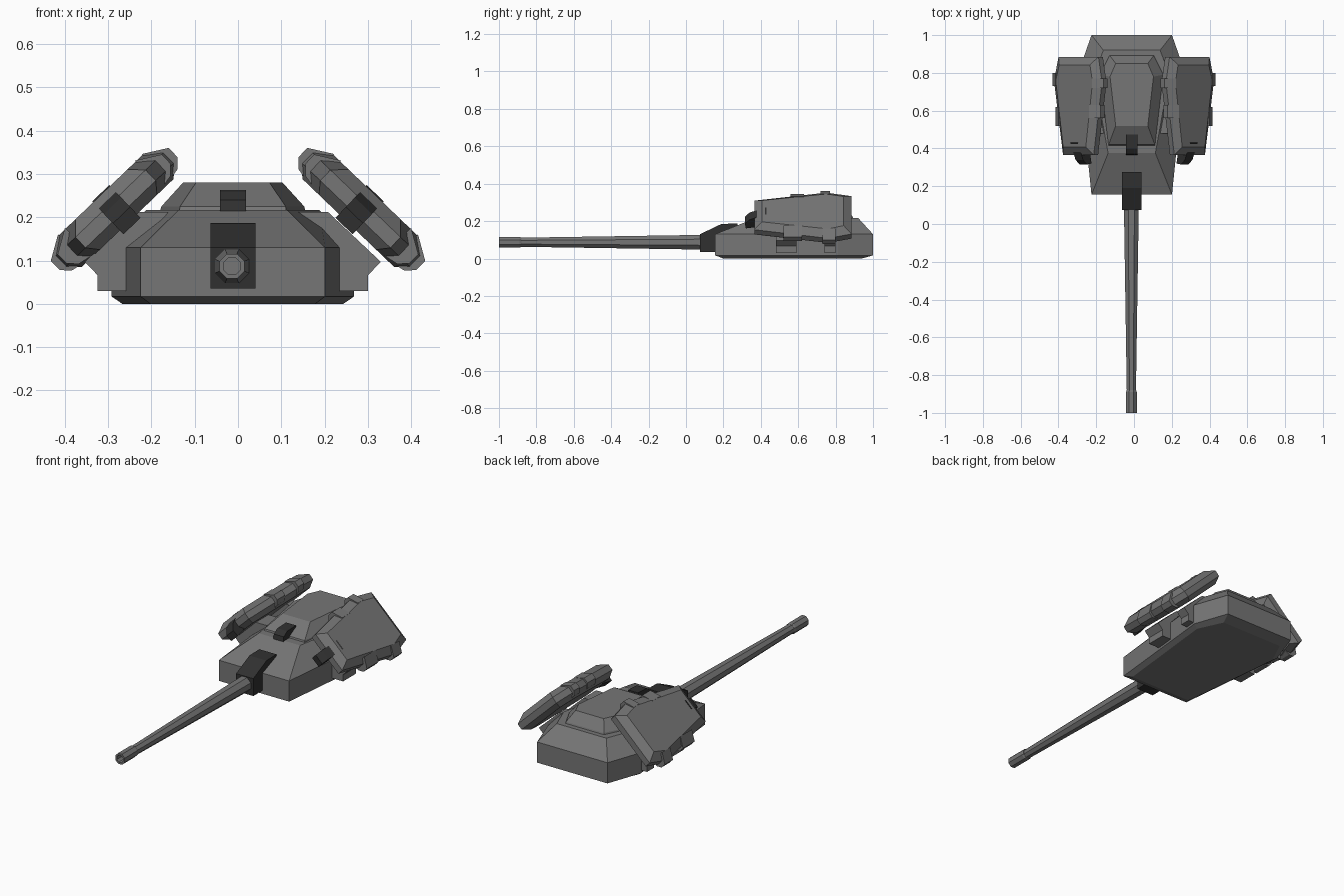
import bpy, bmesh, math

if "Cube" in bpy.data.objects:
    bpy.data.objects.remove(bpy.data.objects["Cube"])

CX = -0.012  # the hull sits slightly off the middle of the armour wings


def material(name, rgb):
    m = bpy.data.materials.new(name)
    m.diffuse_color = (*rgb, 1)
    m.use_nodes = True
    m.node_tree.nodes["Principled BSDF"].inputs["Base Color"].default_value = m.diffuse_color
    return m


GREY = material("armour grey", (0.18, 0.18, 0.18))
DARK = material("dark metal", (0.03, 0.03, 0.03))


def loft(name, rings, mat, cx=0.0, mirror=False, closed=False):
    """Skin matching rings of points; cap the ends unless closed into a loop."""
    bm = bmesh.new()
    vs = [[bm.verts.new(p) for p in r] for r in rings]
    n = len(rings[0])
    pairs = list(zip(vs, vs[1:]))
    if closed:
        pairs.append((vs[-1], vs[0]))
    else:
        bm.faces.new(vs[0])
        bm.faces.new(vs[-1])
    for a, b in pairs:
        for i in range(n):
            j = (i + 1) % n
            bm.faces.new((a[i], a[j], b[j], b[i]))
    bmesh.ops.recalc_face_normals(bm, faces=bm.faces)
    me = bpy.data.meshes.new(name)
    bm.to_mesh(me)
    bm.free()
    me.materials.append(mat)
    ob = bpy.data.objects.new(name, me)
    ob.location.x = cx
    bpy.context.collection.objects.link(ob)
    if mirror:
        ob.modifiers.new("mirror", 'MIRROR').use_mirror_merge = False
    return ob


def hexagon(z, yf, ym, yb, wf, wm, wb):
    """Six-sided plan: front, middle and back half-widths."""
    return [(-wf, yf, z), (wf, yf, z), (wm, ym, z),
            (wb, yb, z), (-wb, yb, z), (-wm, ym, z)]


# Hull: long hexagon with bevelled base and sloped roof
loft("hull", [
    hexagon(0.0, 0.20, 0.80, 0.94, 0.19, 0.255, 0.19),
    hexagon(0.017, 0.155, 0.81, 1.0, 0.213, 0.28, 0.213),
    hexagon(0.13, 0.155, 0.81, 1.0, 0.213, 0.28, 0.213),
    hexagon(0.217, 0.375, 0.79, 0.92, 0.125, 0.20, 0.15),
], GREY, CX)

# Raised roof block
loft("roof_block", [
    hexagon(0.20, 0.41, 0.79, 0.90, 0.125, 0.172, 0.12),
    hexagon(0.225, 0.42, 0.79, 0.89, 0.122, 0.165, 0.115),
    hexagon(0.28, 0.52, 0.78, 0.85, 0.085, 0.115, 0.085),
], GREY, CX)


def side_prism(name, profile, half, mat):
    """Profile in (y, z) extruded across x."""
    loft(name, [[(x, y, z) for y, z in profile] for x in (-half, half)], mat, CX)


# Gun mantlet and roof sight
side_prism("mantlet", [(0.075, 0.035), (0.075, 0.13), (0.19, 0.185),
                       (0.275, 0.187), (0.275, 0.035)], 0.052, DARK)
side_prism("roof_sight", [(0.365, 0.215), (0.37, 0.24), (0.40, 0.26),
                          (0.475, 0.263), (0.475, 0.215)], 0.03, DARK)


def ring(y, r, n=8):
    return [(r * math.cos(math.tau * (i + 0.5) / n), y,
             0.087 + r * math.sin(math.tau * (i + 0.5) / n)) for i in range(n)]


# Tapered gun barrel with a hollow muzzle collar
loft("barrel", [ring(0.12, 0.043), ring(-0.90, 0.026)], GREY, CX - 0.002)
loft("muzzle", [ring(-0.88, 0.027), ring(-0.89, 0.031), ring(-1.0, 0.031),
                ring(-1.0, 0.021), ring(-0.90, 0.021)], GREY, CX - 0.002)

# Brackets that carry the armour wings
BRACKET = [(0.15, 0.212), (0.22, 0.212), (0.342, 0.097),
           (0.312, 0.066), (0.312, 0.03), (0.2, 0.03)]
for i, (y0, y1) in enumerate([(0.48, 0.59), (0.74, 0.80)]):
    loft(f"wing_bracket_{i}", [[(x, y, z) for x, z in BRACKET] for y in (y0, y1)],
         GREY, CX, mirror=True)


def wing(t, y, n):
    """Wing space: t runs down the slope, n points outward."""
    return (0.72 * t + 0.69 * n, y, -0.69 * t + 0.72 * n)


def wing_ring(n, i):
    """Wing outline at depth n, inset by i."""
    return [wing(t, y, n) for t, y in [
        (-0.06 + i * 0.7, 0.365 + i), (0.165 - i * 0.7, 0.365 + i),
        (0.232 - i, 0.76), (0.198 - i * 0.8, 0.885 - i),
        (-0.095 + i * 0.8, 0.885 - i), (-0.122 + i, 0.75)]]


# Slanted armour wings with chamfered edges
loft("armour_wing", [wing_ring(0.312, 0.03), wing_ring(0.338, 0.0),
                     wing_ring(0.372, 0.0), wing_ring(0.402, 0.042)],
     GREY, mirror=True)

# Clamps on the wing edges: (edge position, direction, start y, end y)
CLAMPS = [(0.222, 1, 0.52, 0.62), (0.244, 1, 0.73, 0.80),
          (-0.112, -1, 0.56, 0.63), (-0.134, -1, 0.72, 0.77)]
for i, (t, s, y0, y1) in enumerate(CLAMPS):
    prof = [(t - s * 0.055, 0.315), (t - s * 0.02, 0.322), (t, 0.342),
            (t, 0.372), (t - s * 0.055, 0.405)]
    loft(f"wing_clamp_{i}", [[wing(a, y, n) for a, n in prof] for y in (y0, y1)],
         GREY, mirror=True)

# Dark sensor block at the front of each wing
SENSOR = [(0.32, 0.30), (0.315, 0.335), (0.34, 0.365),
          (0.43, 0.405), (0.44, 0.375), (0.40, 0.315)]
loft("wing_sensor", [[wing(t, y, n) for y, n in SENSOR] for t in (0.025, 0.08)],
     DARK, mirror=True)
